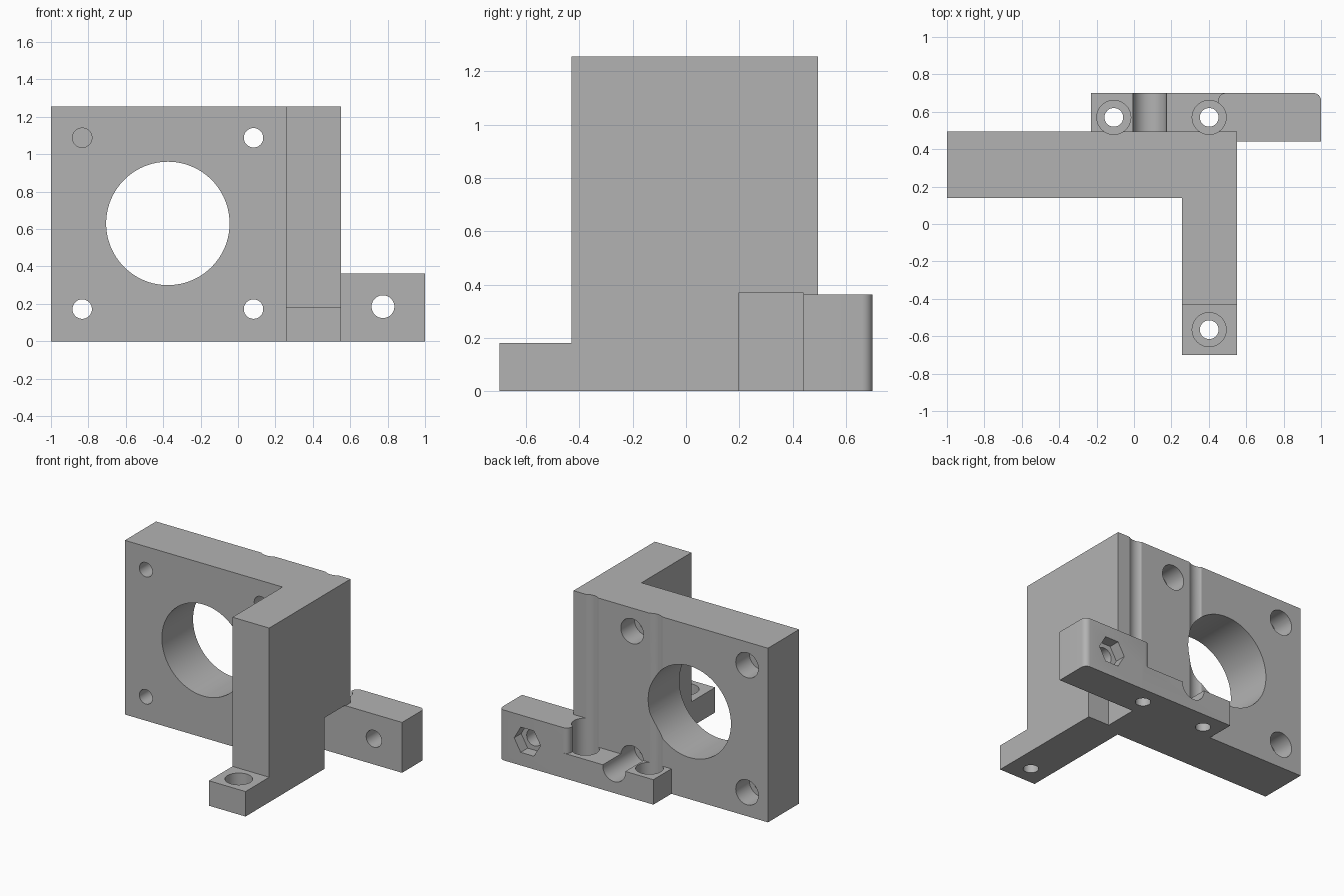
import bpy, bmesh, math
from mathutils import Matrix, Vector

if "Cube" in bpy.data.objects:
    bpy.data.objects.remove(bpy.data.objects["Cube"])

grey = bpy.data.materials.new("plain grey")
grey.use_nodes = True
grey.diffuse_color = (0.45, 0.45, 0.45, 1)
grey.node_tree.nodes["Principled BSDF"].inputs["Base Color"].default_value = (0.45, 0.45, 0.45, 1)


def finish(bm, name):
    bmesh.ops.recalc_face_normals(bm, faces=bm.faces)
    mesh = bpy.data.meshes.new(name)
    bm.to_mesh(mesh)
    bm.free()
    mesh.materials.append(grey)
    obj = bpy.data.objects.new(name, mesh)
    bpy.context.collection.objects.link(obj)
    return obj


def prism(name, outline, z0, z1):
    bm = bmesh.new()
    base = bm.faces.new([bm.verts.new((x, y, z0)) for x, y in outline])
    top = bmesh.ops.extrude_face_region(bm, geom=[base])["geom"]
    bmesh.ops.translate(bm, vec=(0, 0, z1 - z0),
                        verts=[v for v in top if isinstance(v, bmesh.types.BMVert)])
    return finish(bm, name)


def box(name, x0, x1, y0, y1, z0, z1):
    return prism(name, [(x0, y0), (x1, y0), (x1, y1), (x0, y1)], z0, z1)


def rod(name, start, end, radius, sides=48):
    a, b = Vector(start), Vector(end)
    turn = Matrix.Rotation(math.pi / 2, 4, 'X') if a.y != b.y else Matrix()
    # Hexagons point sideways
    spin = Matrix.Rotation(math.pi / 2, 4, 'Z') if sides == 6 else Matrix()
    bm = bmesh.new()
    bmesh.ops.create_cone(bm, cap_ends=True, segments=sides, radius1=radius, radius2=radius,
                          depth=(b - a).length, matrix=Matrix.Translation((a + b) / 2) @ turn @ spin)
    return finish(bm, name)


def combine(target, tools, operation):
    for tool in tools:
        mod = target.modifiers.new(tool.name, 'BOOLEAN')
        mod.operation, mod.solver, mod.object = operation, 'EXACT', tool
        tool.hide_render = True
    bpy.context.view_layer.update()
    graph = bpy.context.evaluated_depsgraph_get()
    mesh = bpy.data.meshes.new_from_object(target.evaluated_get(graph))
    target.modifiers.clear()
    target.data = mesh
    for tool in tools:
        bpy.data.objects.remove(tool)


BACK, TOP, FOOT = 0.495, 1.255, 0.18

# Upright L: motor plate and side wall
bracket = prism("motor_bracket", [(-1, 0.14), (0.257, 0.14), (0.257, -0.43), (0.55, -0.43),
                                  (0.55, BACK), (-1, BACK)], 0, TOP)

# Clamp arm with rounded back corners
r, arm_outline = 0.04, [(0.45, 0.44), (1.0, 0.44)]
for cx, first in ((1.0 - r, 0), (0.45 + r, 90)):
    for i in range(7):
        t = math.radians(first + i * 15)
        arm_outline.append((cx + r * math.cos(t), 0.70 - r + r * math.sin(t)))
arm = prism("clamp_arm", arm_outline, 0, 0.363)

# Mounting feet
front_foot = box("front_foot", 0.257, 0.55, -0.70, -0.40, 0, FOOT)
back_foot = box("back_foot", -0.23, 0.52, 0.45, 0.70, 0, FOOT)
combine(bracket, [front_foot, back_foot, arm], 'UNION')

# Motor opening and the four counterbored motor screw holes
cutters = [rod("motor_opening", (-0.375, 0, 0.63), (-0.375, 0.9, 0.63), 0.33, 96)]
for x in (-0.833, 0.083):
    for z in (0.172, 1.088):
        cutters.append(rod("motor_screw", (x, 0, z), (x, 0.9, z), 0.052))
        cutters.append(rod("motor_screw_head", (x, 0.34, z), (x, 0.9, z), 0.09))

# Counterbored foot screws, cut upwards as driver clearance
for x, y in ((-0.108, 0.57), (0.402, 0.57), (0.402, -0.565)):
    cutters.append(rod("foot_screw", (x, y, -0.1), (x, y, 0.5), 0.05))
    cutters.append(rod("foot_screw_head", (x, y, 0.09), (x, y, 1.5), 0.091))

# Clamp bolt with hexagonal nut pocket, and clamp slot in the side wall
cutters.append(rod("clamp_bolt", (0.775, 0.3, 0.185), (0.775, 0.9, 0.185), 0.061))
cutters.append(rod("nut_pocket", (0.775, 0.62, 0.185), (0.775, 0.9, 0.185), 0.105, 6))
cutters.append(box("clamp_slot", 0.38, 0.6, 0.197, 0.44, -0.1, 0.368))
combine(bracket, cutters, 'DIFFERENCE')

# Smooth bores, crisp edges
bpy.ops.object.select_all(action='DESELECT')
bracket.select_set(True)
bpy.context.view_layer.objects.active = bracket
bpy.ops.object.shade_smooth_by_angle(angle=math.radians(30))
